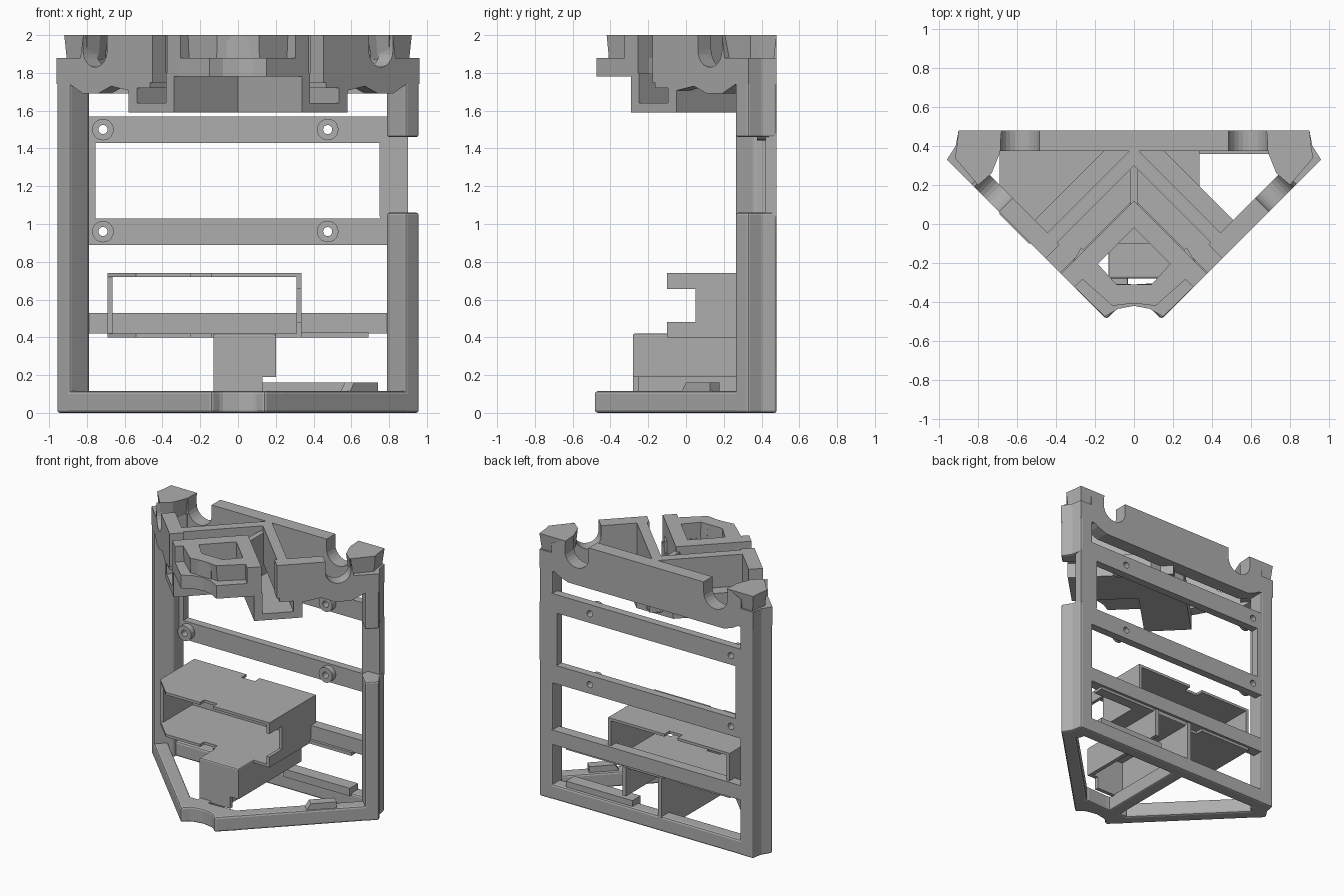
import bpy, bmesh, math
from mathutils import Vector

cube = bpy.data.objects.get("Cube")
if cube:
    bpy.data.objects.remove(cube)

grey = bpy.data.materials.new("plain_grey")
grey.use_nodes = True
grey.diffuse_color = (0.42, 0.42, 0.42, 1)
grey.node_tree.nodes["Principled BSDF"].inputs["Base Color"].default_value = (0.42, 0.42, 0.42, 1)

R = math.sqrt(0.5)
TIP = 0.63  # the side lines are |x| - y = TIP


def plan(a, b, h):
    return Vector((a, b, h))


def upright(a, b, h):
    return Vector((a, h, b))


def side(a, b, h):
    """a runs along the left diagonal wall, b is height, h is depth inward."""
    return Vector(((a - h) * R, (a + h) * R - TIP, b))


def prism(name, pts, lo, hi, frame=plan, flip=False, bevel=0.0, taper=1.0):
    bm = bmesh.new()
    c = sum((Vector(p) for p in pts), Vector((0, 0))) / len(pts)
    rings = []
    for h, s in ((lo, taper), (hi, 1.0)):
        ring = []
        for p in pts:
            q = c + (Vector(p) - c) * s
            v = frame(q.x, q.y, h)
            if flip:
                v.x = -v.x
            ring.append(bm.verts.new(v))
        rings.append(ring)
    n = len(pts)
    bm.faces.new(rings[0])
    bm.faces.new(rings[1])
    for i in range(n):
        j = (i + 1) % n
        bm.faces.new((rings[0][i], rings[0][j], rings[1][j], rings[1][i]))
    bmesh.ops.recalc_face_normals(bm, faces=bm.faces)
    me = bpy.data.meshes.new(name)
    bm.to_mesh(me)
    bm.free()
    me.materials.append(grey)
    ob = bpy.data.objects.new(name, me)
    bpy.context.collection.objects.link(ob)
    if bevel:
        m = ob.modifiers.new("soft_edges", "BEVEL")
        m.width, m.segments, m.limit_method = bevel, 2, "ANGLE"
    return ob


def box(name, x, y, z, bevel=0.0):
    pts = [(x[0], y[0]), (x[1], y[0]), (x[1], y[1]), (x[0], y[1])]
    return prism(name, pts, z[0], z[1], bevel=bevel)


def pair(name, *args, **kw):
    prism("left_" + name, *args, **kw)
    prism("right_" + name, *args, flip=True, **kw)


def mirrored(half):
    """Closes a half outline whose first and last points lie on x = 0."""
    return half + [(-x, y) for x, y in reversed(half) if x > 0]


def circle(x, z, r, n=20):
    return [(x + r * math.cos(math.tau * i / n), z + r * math.sin(math.tau * i / n)) for i in range(n)]


def notch(x, r, z, n=12):
    """Round notch, open at the top, listed left to right."""
    arc = [(x - r * math.cos(math.pi * i / n), z - r * math.sin(math.pi * i / n)) for i in range(n + 1)]
    return [(x - r, 2)] + arc + [(x + r, 2)]


def chevron(name, a0, a1, z0, z1, back=0.375):
    """Arrow shaped band between the lines y = a - |x|, ending at the side walls."""
    def end(a):
        return ((a + TIP) / 2, (a - TIP) / 2)
    if a1 > back:
        half = [(0, a0), end(a0), end(a1), (a1 - back, back), (0, back)]
    else:
        half = [(0, a0), end(a0), end(a1), (0, a1)]
    prism(name, mirrored(half), z0, z1)


# Corner posts; the left one is cut back in the middle
post = [(0.9, 0.48), (0.915, 0.4), (0.96, 0.33), (0.89, 0.26), (0.79, 0.36), (0.79, 0.48)]
prism("right_post", post, 0, 1.88, flip=True, bevel=0.012)
prism("left_lower_post", post, 0, 1.06, bevel=0.012)
prism("left_upper_post", post, 1.46, 1.88, bevel=0.012)
box("left_post_bridge", (0.75, 0.9), (0.42, 0.48), (1.04, 1.48))
for s in (-1, 1):
    xs = sorted((s * 0.755, s * 0.8))
    box("post_inner_strip", xs, (0.42, 0.48), (0.89, 1.57))

# Top back beam with round notches and a wavy lower edge
beam = [(-0.8, 1.76), (-0.8, 1.95), (-0.7, 2)] + notch(-0.585, 0.1, 1.92) + notch(0.585, 0.1, 1.92)
beam += [(0.7, 2), (0.8, 1.95), (0.8, 1.76), (0.74, 1.72), (0.66, 1.69), (-0.66, 1.69), (-0.74, 1.72)]
prism("top_back_beam", beam, 0.375, 0.48, upright)

# Top side rails
rail = [(0.78, 1.7), (0.78, 1.75), (0.64, 1.75), (0.64, 2)] + notch(1.07, 0.09, 1.92)
rail += [(1.18, 1.88), (1.34, 1.88), (1.34, 1.74), (1.26, 1.74), (1.16, 1.69), (1.05, 1.69), (0.95, 1.73)]
pair("top_side_rail", rail, 0, 0.1, side)

# Top back corners with flared caps
corner = [(0.9, 0.48), (0.69, 0.48), (0.69, 0.37), (0.78, 0.26), (0.87, 0.24), (0.96, 0.33), (0.915, 0.4)]
pair("corner_body", corner, 1.74, 1.88)
cap = [(0.9, 0.48), (0.68, 0.48), (0.69, 0.36), (0.73, 0.26), (0.8, 0.2), (0.92, 0.34), (0.91, 0.39)]
pair("corner_cap", cap, 1.87, 2, taper=0.88)

# Arrow shaped trough across the top
chevron("trough_floor", 0.05, 0.53, 1.59, 1.64)
chevron("trough_inner_wall", 0.05, 0.13, 1.62, 1.8)
chevron("trough_outer_wall", 0.44, 0.53, 1.62, 1.73)
chevron("trough_shoulder", 0.3, 0.53, 1.72, 1.76)
chevron("trough_upper_wall", 0.3, 0.4, 1.75, 2)
chevron("trough_front_wall", -0.02, 0.12, 1.78, 2)
box("trough_rib", (-0.02, 0.02), (0.08, 0.33), (1.64, 1.96))

# Front nose at the top
nose = [(0, -0.42), (0.08, -0.435), (0.15, -0.475), (0.36, -0.27), (0.27, -0.12), (0.19, -0.2), (0.09, -0.31), (0, -0.31)]
prism("nose_body", mirrored(nose), 1.78, 1.88)
nose_cap = [(0.03, -0.41), (0.11, -0.42), (0.28, -0.27), (0.27, -0.15), (0.19, -0.2), (0.09, -0.31), (0.03, -0.31)]
pair("nose_cap", nose_cap, 1.87, 2, taper=0.9)
box("nose_bridge", (-0.06, 0.06), (-0.41, -0.31), (1.87, 2))

# Bottom frame
foot = [(0.2, 0), (1.33, 0), (1.33, 0.115), (0.2, 0.115)]
pair("bottom_side_rail", foot, 0, 0.1, side, bevel=0.015)
toe = [(0, -0.42), (0.08, -0.435), (0.15, -0.475), (0.27, -0.36), (0.18, -0.3), (0, -0.31)]
prism("bottom_nose", mirrored(toe), 0, 0.115, bevel=0.012)
box("bottom_back_rail", (-0.82, 0.82), (0.38, 0.48), (0, 0.115), 0.015)
box("bottom_raised_rail", (0.13, 0.69), (0.36, 0.46), (0.1, 0.16))
box("bottom_rib", (-0.13, -0.03), (-0.33, 0.44), (0, 0.115), 0.012)
tab = [(0.84, 0.1), (1.06, 0.1), (1.06, 0.16), (0.88, 0.16)]
prism("rail_tab", tab, 0.01, 0.08, side)

# Hollow block under the tray
box("block_top", (-0.13, 0.2), (-0.28, 0.46), (0.39, 0.42), 0.01)
box("block_front", (-0.13, 0.2), (-0.28, -0.25), (0.19, 0.41))
box("block_front_foot", (-0.13, 0.13), (-0.28, -0.25), (0.1, 0.2))
box("block_right_wall", (-0.13, -0.1), (-0.27, 0.48), (0.05, 0.41))
box("block_left_wall", (0.17, 0.2), (-0.27, 0.48), (0.19, 0.41))

# Open tray: notched plates with a slanted corner
def tray_plate(name, z0, z1):
    pts = [(-0.69, 0.05), (-0.54, -0.1), (-0.25, -0.1), (-0.25, -0.05), (-0.14, -0.05), (-0.14, -0.1),
           (0.33, -0.1), (0.33, 0.46), (-0.14, 0.46), (-0.14, 0.4), (-0.25, 0.4), (-0.25, 0.46), (-0.69, 0.46)]
    prism(name, pts, z0, z1)


tray_plate("tray_floor", 0.4, 0.42)
tray_plate("tray_roof", 0.72, 0.74)
box("tray_right_wall", (-0.69, -0.665), (0.05, 0.46), (0.4, 0.74))
box("tray_left_wall", (0.31, 0.335), (0.05, 0.46), (0.4, 0.74))
box("tray_left_lower_lip", (0.31, 0.335), (-0.1, 0.06), (0.4, 0.48))
box("tray_left_upper_lip", (0.31, 0.335), (-0.1, 0.06), (0.655, 0.74))
box("back_ledge", (0.33, 0.69), (0.38, 0.46), (0.4, 0.425))

# Back cross rails, with bored bosses on the upper two
box("low_cross_rail", (-0.8, 0.8), (0.4, 0.48), (0.42, 0.53))
for z in (0.96, 1.5):
    bar = box("cross_rail", (-0.8, 0.8), (0.42, 0.48), (z - 0.07, z + 0.07))
    parts = [bar]
    for x in (-0.715, 0.475):
        parts.append(prism("boss", circle(x, z, 0.057), 0.375, 0.425, upright))
        bore = prism("bore_cutter", circle(x, z, 0.024), 0.3, 0.6, upright)
        bore.hide_render = True
        bore.hide_viewport = True
        bore.display_type = "WIRE"
        for p in (bar, parts[-1]):
            m = p.modifiers.new("bore", "BOOLEAN")
            m.object, m.operation, m.solver = bore, "DIFFERENCE", "EXACT"
